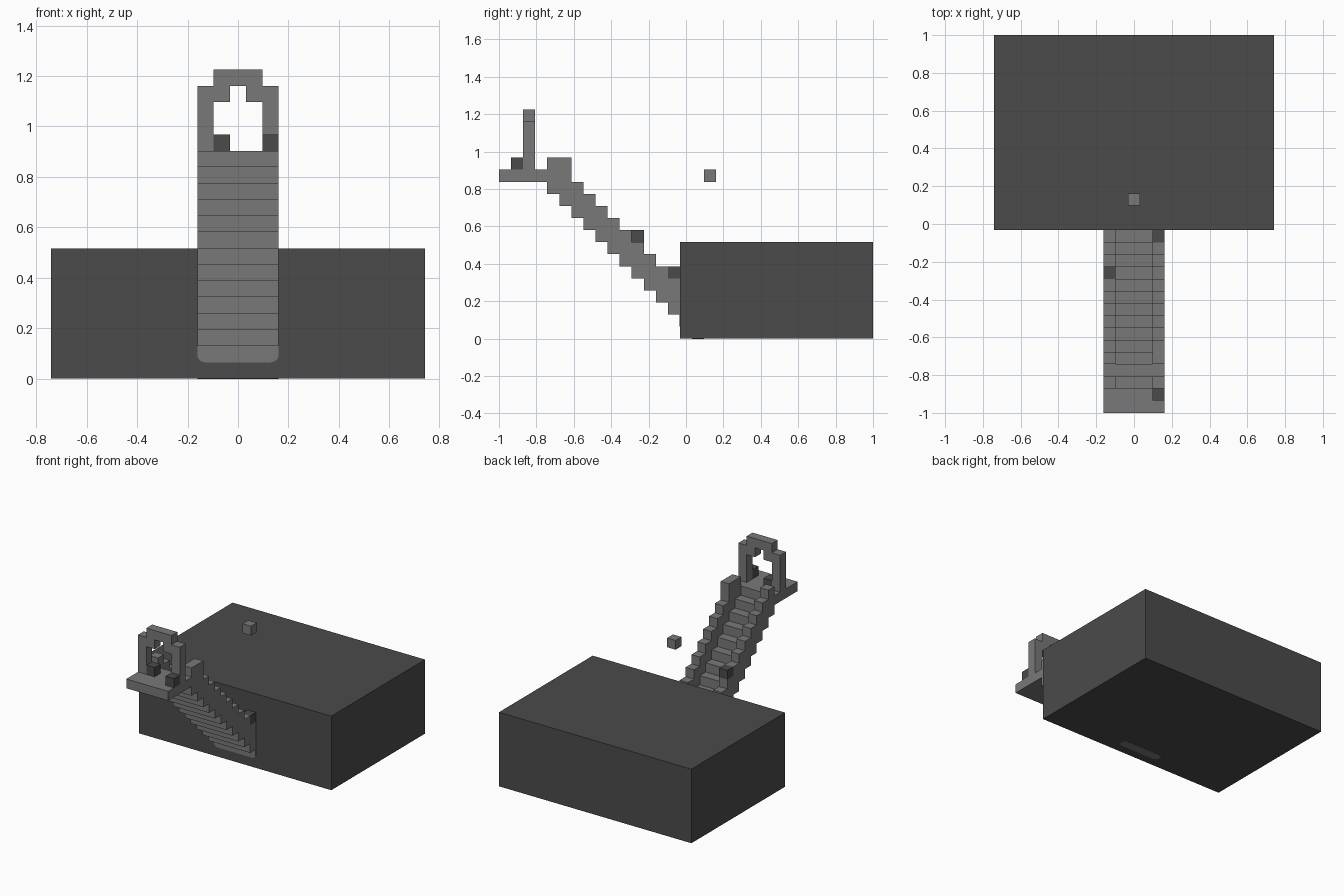
import bpy, bmesh, math

cube = bpy.data.objects.get("Cube")
if cube:
    bpy.data.objects.remove(cube, do_unlink=True)

U = 2 / 31                      # one block
HALF = U / 2


def material(name, value):
    m = bpy.data.materials.new(name)
    m.use_nodes = True
    color = (value, value, value, 1)
    m.diffuse_color = color
    m.node_tree.nodes["Principled BSDF"].inputs["Base Color"].default_value = color
    return m


STONE = material("light stone grey", 0.19)
DARK = material("dark stone grey", 0.07)


def finish(name, bm, mat):
    bmesh.ops.recalc_face_normals(bm, faces=bm.faces[:])
    mesh = bpy.data.meshes.new(name)
    bm.to_mesh(mesh)
    bm.free()
    mesh.materials.append(mat)
    ob = bpy.data.objects.new(name, mesh)
    bpy.context.scene.collection.objects.link(ob)
    return ob


def extrude_outline(name, points, offset, mat):
    """Fill an outline of 3D points and extrude it by offset."""
    bm = bmesh.new()
    face = bm.faces.new([bm.verts.new(p) for p in points])
    grown = bmesh.ops.extrude_face_region(bm, geom=[face])
    verts = [v for v in grown["geom"] if isinstance(v, bmesh.types.BMVert)]
    bmesh.ops.translate(bm, verts=verts, vec=offset)
    return finish(name, bm, mat)


def px(i): return i * U - HALF   # block column, zero is the middle
def py(j): return j * U - 1      # block row, counted from the front
def pz(k): return k * U          # block layer


def block(name, i, j, k, mat, size=(1, 1, 1)):
    x, y, z = px(i), py(j), pz(k)
    w, d, h = (s * U for s in size)
    outline = [(x, y, z), (x + w, y, z), (x + w, y + d, z), (x, y + d, z)]
    return extrude_outline(name, outline, (0, 0, h), mat)


# Large base with the landing platform in front of it
block("base", -11, 15, 0, DARK, (23, 16, 8))
block("platform", -2, 0, 13, STONE, (5, 4, 1))

# Stair treads, each one block lower than the last
for j in range(4, 15):
    block("stair_tread", -1, j, 16 - j, STONE, (3, 1, 1))

# Stepped rails on both sides; the left one has a longer top post
for side, column, extra in (("right", -2, 0), ("left", 2, 1)):
    top, bottom = [], []
    for j in range(4, 15):
        height = 19 - j + (extra if j == 5 else 0)
        top += [(j, height), (j + 1, height)]
        bottom += [(j, 16 - j), (j + 1, 16 - j)]
    profile = []
    for p in top + bottom[::-1]:
        if not profile or profile[-1] != p:
            profile.append(p)
    points = [(px(column), py(j), pz(k)) for j, k in profile]
    extrude_outline(side + "_rail", points, (U, 0, 0), STONE)

# Arch: half outline mirrored to the other side
half = [(2.5, 14), (2.5, 18), (1.5, 18), (1.5, 19)]
inner = [(0.5, 18), (0.5, 17), (1.5, 17), (1.5, 14)]
outline = half + [(-x, z) for x, z in reversed(half)]
outline += [(-x, z) for x, z in reversed(inner)] + inner
extrude_outline("arch", [(x * U, py(2), pz(z)) for x, z in outline],
                (0, U, 0), STONE)

# Loose dark blocks and the floating block
for i, j, k in ((2, 1, 14), (-1, 2, 14), (-2, 11, 8), (2, 14, 5)):
    block("dark_block", i, j, k, DARK)
block("floating_block", 0, 17, 13, STONE)


# Thin rounded inlays where the stair meets the base
def rounded(width, height, radius, round_top):
    pts = []
    for n, (sx, sy) in enumerate(((1, 1), (-1, 1), (-1, -1), (1, -1))):
        if sy > 0 and not round_top:
            pts.append((sx * width / 2, height / 2))
            continue
        for s in range(6):
            a = math.radians(90 * n + 18 * s)
            pts.append((sx * (width / 2 - radius) + radius * math.cos(a),
                        sy * (height / 2 - radius) + radius * math.sin(a)))
    return pts


front = rounded(5 * U, U, 0.03, False)
extrude_outline("front_inlay", [(x, py(15), pz(1.5) + z) for x, z in front],
                (0, -0.003, 0), STONE)
under = rounded(5 * U, U, 0.03, True)
extrude_outline("underside_inlay", [(x, py(16.5) + y, 0) for x, y in under],
                (0, 0, -0.001), STONE)
